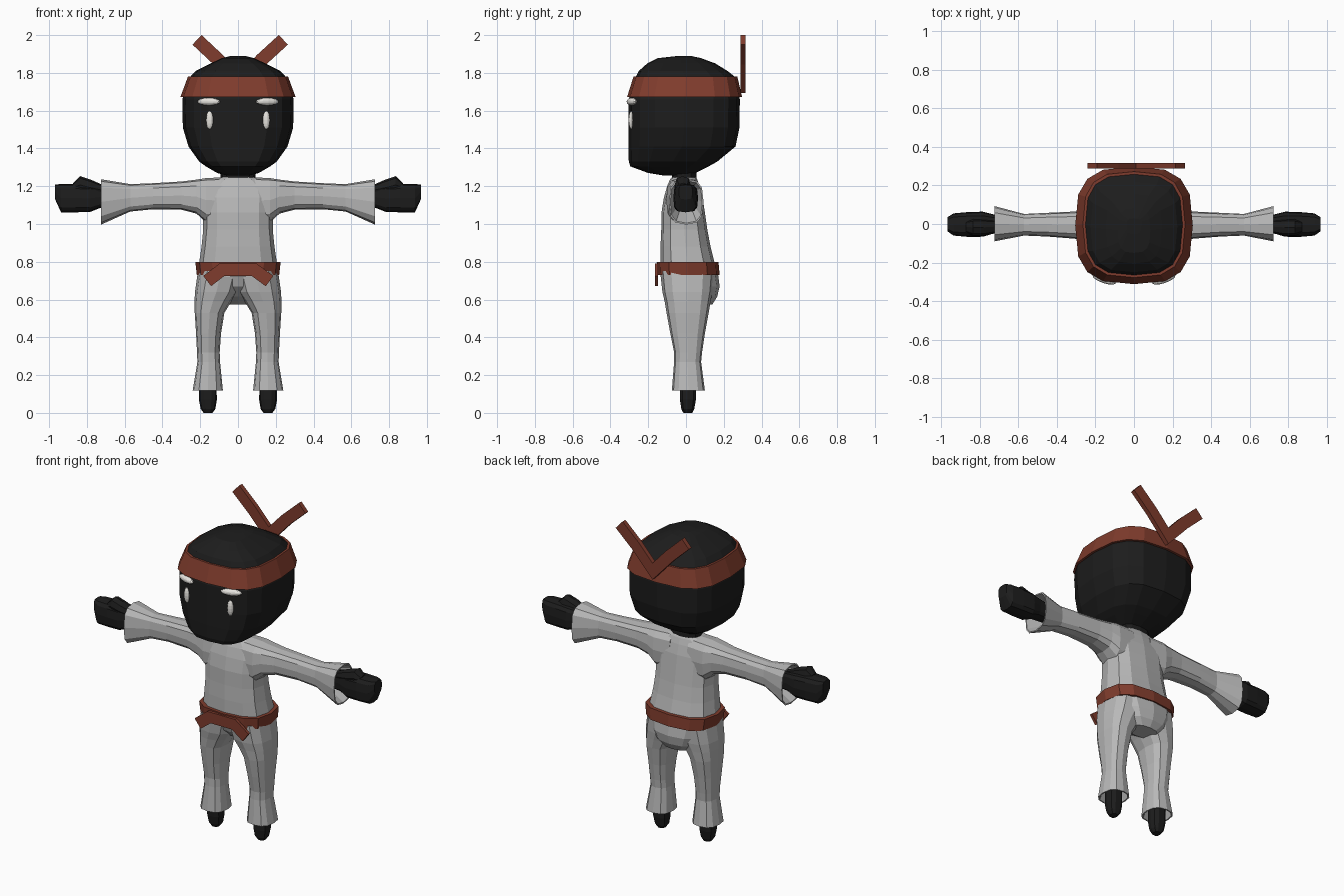
import bpy, bmesh, math
from mathutils import Vector, Matrix

if "Cube" in bpy.data.objects:
    bpy.data.objects.remove(bpy.data.objects["Cube"])


def material(name, rgb):
    m = bpy.data.materials.new(name)
    m.diffuse_color = (*rgb, 1)
    m.use_nodes = True
    m.node_tree.nodes["Principled BSDF"].inputs["Base Color"].default_value = m.diffuse_color
    return m


BLACK = material("black cloth", (0.012, 0.012, 0.012))
GREY = material("light grey cloth", (0.48, 0.48, 0.48))
RED = material("rust red", (0.215, 0.045, 0.026))
WHITE = material("off white", (0.82, 0.80, 0.76))


def finish(name, bm, mat, mirror=False):
    bmesh.ops.recalc_face_normals(bm, faces=bm.faces)
    me = bpy.data.meshes.new(name)
    bm.to_mesh(me)
    bm.free()
    me.materials.append(mat)
    ob = bpy.data.objects.new(name, me)
    bpy.context.collection.objects.link(ob)
    if mirror:
        ob.modifiers.new("mirror", 'MIRROR').use_mirror_merge = False
    return ob


def loft(name, rings, mat, n=12, p=2.5, axis='z', mirror=False):
    """Skin rounded-box sections (t, a0, a1, b0, b1) stacked along an axis."""
    bm = bmesh.new()
    loops = []
    for t, a0, a1, b0, b1 in rings:
        loop = []
        for i in range(n):
            ang = 2 * math.pi * i / n
            c, s = math.cos(ang), math.sin(ang)
            c = math.copysign(abs(c) ** (2 / p), c)
            s = math.copysign(abs(s) ** (2 / p), s)
            a = (a0 + a1) / 2 + (a1 - a0) / 2 * c
            b = (b0 + b1) / 2 + (b1 - b0) / 2 * s
            loop.append(bm.verts.new((a, b, t) if axis == 'z' else (t, a, b)))
        loops.append(loop)
    for lo, hi in zip(loops, loops[1:]):
        for i in range(n):
            j = (i + 1) % n
            bm.faces.new((lo[i], lo[j], hi[j], hi[i]))
    bm.faces.new(loops[0][::-1])
    bm.faces.new(loops[-1])
    return finish(name, bm, mat, mirror)


def body(name, rows, mat, **kw):
    """Loft centred on x = 0 from rows (z, half width, front y, back y)."""
    return loft(name, [(z, -w, w, f, b) for z, w, f, b in rows], mat, **kw)


def strip(name, pts, width, y0, y1, mat):
    """Flat ribbon following an x-z polyline with mitred bends."""
    pts = [Vector(q) for q in pts]
    left, right = [], []
    for i, q in enumerate(pts):
        d0 = (q - pts[i - 1]).normalized() if i else (pts[1] - q).normalized()
        d1 = (pts[i + 1] - q).normalized() if i < len(pts) - 1 else d0
        t = (d0 + d1).normalized()
        off = Vector((-t.y, t.x)) * (width / 2 / max(t.dot(d0), 0.3))
        left.append(q + off)
        right.append(q - off)
    bm = bmesh.new()
    secs = [[bm.verts.new((v.x, y, v.y)) for v, y in
             ((l, y0), (r, y0), (r, y1), (l, y1))] for l, r in zip(left, right)]
    for a, b in zip(secs, secs[1:]):
        for i in range(4):
            j = (i + 1) % 4
            bm.faces.new((a[i], a[j], b[j], b[i]))
    bm.faces.new(secs[0][::-1])
    bm.faces.new(secs[-1])
    return finish(name, bm, mat)


def blob(name, loc, half, turn, mat):
    """Mirrored stretched sphere."""
    bm = bmesh.new()
    mx = (Matrix.Translation(loc) @ Matrix.Rotation(turn, 4, 'Z')
          @ Matrix.Diagonal((*half, 1)))
    bmesh.ops.create_uvsphere(bm, u_segments=12, v_segments=8, radius=1, matrix=mx)
    return finish(name, bm, mat, mirror=True)


# head and neck
body("head", [
    (1.257, .06, -.12, .02), (1.27, .11, -.20, .05), (1.305, .17, -.295, .12),
    (1.33, .205, -.303, .165), (1.41, .262, -.304, .262), (1.51, .292, -.304, .283),
    (1.66, .295, -.304, .285), (1.78, .252, -.265, .258), (1.81, .225, -.25, .22),
    (1.85, .145, -.205, .155), (1.878, .085, -.15, .08), (1.889, .04, -.05, .03),
], BLACK, n=16, p=3)
body("neck", [(1.20, .09, -.075, .055), (1.28, .095, -.075, .055)], BLACK)

# headband and its knotted tails at the back
body("headband", [(1.672, .305, -.312, .297), (1.78, .265, -.278, .272)],
     RED, n=16, p=3)
strip("headband_tails", [(-.217, 1.975), (-.105, 1.87), (.01, 1.745),
                         (.125, 1.87), (.24, 1.975)], .07, .288, .316, RED)

# eyes and brows
blob("eyes", (.15, -.289, 1.55), (.019, .015, .048), .2, WHITE)
blob("brows", (.155, -.287, 1.648), (.064, .02, .02), .33, WHITE)

# jacket torso and hips
body("torso", [
    (.72, .207, -.135, .162), (.80, .205, -.135, .15), (.88, .193, -.135, .13),
    (.97, .184, -.131, .113), (1.06, .184, -.13, .10), (1.14, .19, -.117, .088),
    (1.20, .17, -.10, .072), (1.235, .12, -.085, .06), (1.252, .08, -.07, .05),
], GREY, p=2.7)
body("hips", [
    (.575, .085, .02, .14), (.615, .14, -.045, .165), (.67, .175, -.105, .178),
    (.75, .2, -.135, .168),
], GREY, p=2.5)

# sleeves with flared, hollow cuffs
loft("sleeves", [
    (.06, -.10, .08, 1.0, 1.248), (.17, -.105, .085, 1.01, 1.243),
    (.22, -.095, .075, 1.055, 1.235), (.30, -.077, .065, 1.076, 1.225),
    (.45, -.065, .058, 1.078, 1.216), (.57, -.06, .052, 1.066, 1.211),
    (.725, -.09, .093, .997, 1.237), (.725, -.083, .086, 1.005, 1.229),
    (.62, -.05, .05, 1.07, 1.20),
], GREY, p=3, axis='x', mirror=True)

# mitten hands
loft("hands", [
    (.60, -.035, .035, 1.09, 1.18), (.73, -.05, .05, 1.085, 1.20),
    (.785, -.066, .064, 1.063, 1.208), (.86, -.067, .062, 1.062, 1.212),
    (.937, -.06, .055, 1.062, 1.212), (.968, -.038, .035, 1.13, 1.208),
], BLACK, p=3.5, axis='x', mirror=True)
loft("thumbs", [
    (.70, -.045, .02, 1.15, 1.20), (.78, -.06, .025, 1.15, 1.235),
    (.835, -.06, .025, 1.16, 1.253), (.873, -.045, .015, 1.17, 1.216),
], BLACK, n=8, axis='x', mirror=True)

# trouser legs with flared, hollow cuffs
loft("legs", [
    (.21, .115, .205, -.04, .06), (.118, .088, .232, -.068, .092),
    (.118, .08, .24, -.075, .10), (.27, .095, .215, -.063, .08),
    (.32, .097, .217, -.063, .085), (.42, .09, .222, -.083, .10),
    (.53, .072, .229, -.103, .12), (.59, .035, .23, -.113, .13),
    (.64, .0, .228, -.125, .14), (.75, -.03, .212, -.137, .15),
], GREY, p=2.6, mirror=True)

# feet
loft("feet", [
    (0, .135, .182, -.015, .035), (.02, .12, .197, -.026, .045),
    (.07, .112, .207, -.034, .054), (.22, .115, .205, -.034, .054),
], BLACK, n=10, mirror=True)

# belt and its tied ends at the front
body("belt", [(.73, .218, -.152, .178), (.80, .226, -.155, .172)], RED, p=2.8)
strip("belt_ends", [(-.163, .698), (-.085, .758), (.085, .758), (.167, .698)],
      .068, -.165, -.148, RED)
